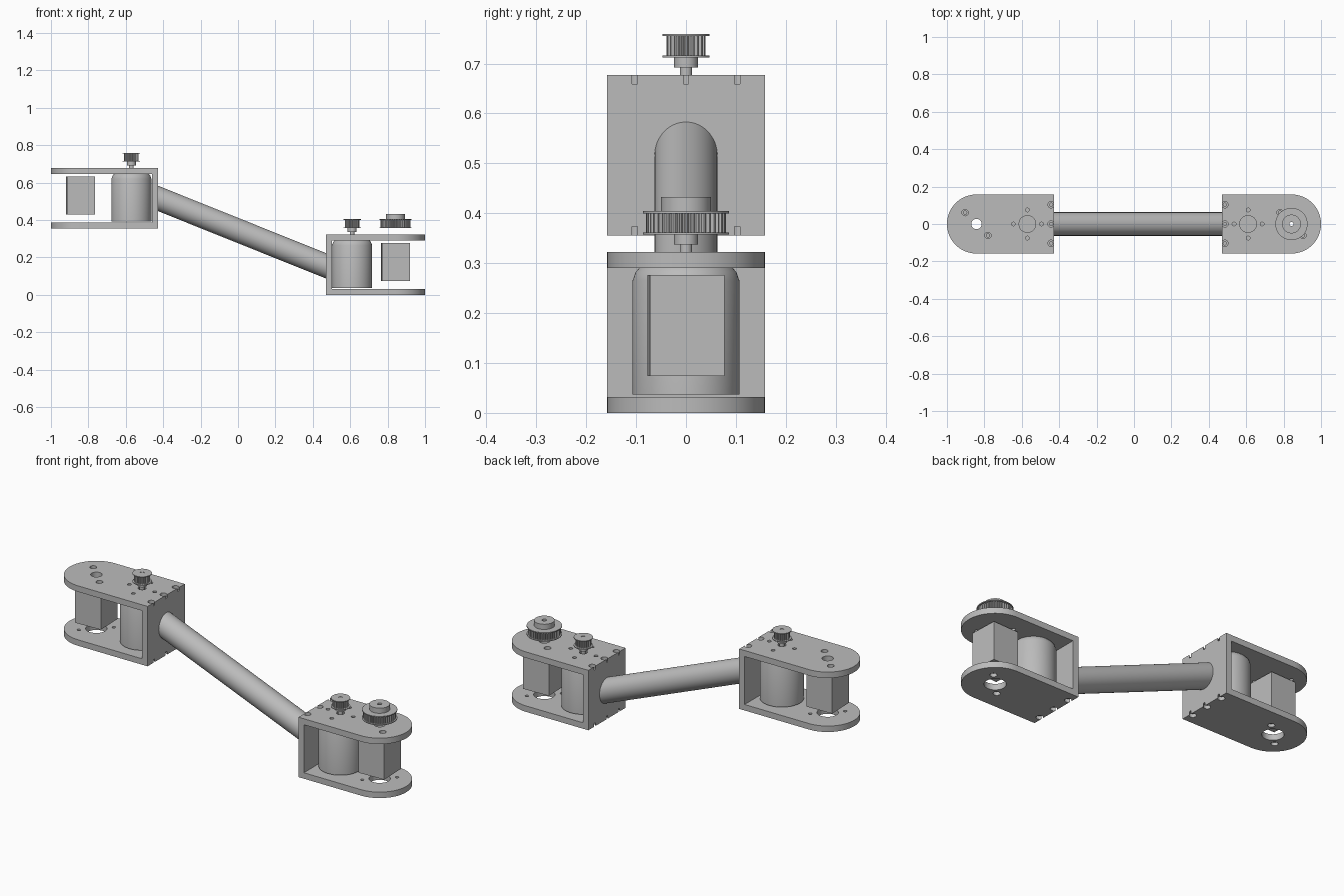
import bpy, bmesh, math
from mathutils import Matrix, Vector

cube = bpy.data.objects.get("Cube")
if cube:
    bpy.data.objects.remove(cube, do_unlink=True)

grey = bpy.data.materials.new("machined_grey")
grey.use_nodes = True
grey.diffuse_color = (0.5, 0.5, 0.5, 1)
grey.node_tree.nodes["Principled BSDF"].inputs["Base Color"].default_value = (0.5, 0.5, 0.5, 1)

HALF = 0.158      # half the bracket width, also its end radius
HEIGHT = 0.322    # bracket height
THICK = 0.032     # plate and wall thickness
TUBE_R = 0.063


def lathe(bm, profile, at=(0, 0, 0), n=48, closed=False):
    """Revolve (radius, z[, groove depth]) points; grooved rings get teeth."""
    rings = []
    for r, z, *groove in profile:
        ring = []
        for i in range(n):
            a = 2 * math.pi * i / n
            rad = r - (groove[0] if groove and i % 4 > 1 else 0)
            ring.append(bm.verts.new(Vector(at) + Vector((rad * math.cos(a), rad * math.sin(a), z))))
        rings.append(ring)
    pairs = list(zip(rings, rings[1:]))
    if closed:
        pairs.append((rings[-1], rings[0]))
    else:
        bm.faces.new(rings[0])
        bm.faces.new(rings[-1])
    for a, b in pairs:
        for i in range(n):
            j = (i + 1) % n
            bm.faces.new((a[i], a[j], b[j], b[i]))


def box(bm, centre, size, turn=0.0):
    m = Matrix.Translation(centre) @ Matrix.Rotation(turn, 4, "Z") @ Matrix.Diagonal((*size, 1))
    bmesh.ops.create_cube(bm, size=1, matrix=m)


def finish(bm, name):
    bmesh.ops.recalc_face_normals(bm, faces=bm.faces)
    mesh = bpy.data.meshes.new(name)
    bm.to_mesh(mesh)
    bm.free()
    mesh.materials.append(grey)
    ob = bpy.data.objects.new(name, mesh)
    bpy.context.collection.objects.link(ob)
    return ob


def cut(ob, *cutters):
    """Subtract cutters, bake the result and remove the cutters."""
    for c in cutters:
        c.hide_render = True
        mod = ob.modifiers.new("cut", "BOOLEAN")
        mod.operation, mod.solver, mod.object = "DIFFERENCE", "EXACT", c
    dg = bpy.context.evaluated_depsgraph_get()
    dg.update()
    baked = bpy.data.meshes.new_from_object(ob.evaluated_get(dg))
    ob.modifiers.clear()
    ob.data = baked
    for c in cutters:
        bpy.data.objects.remove(c, do_unlink=True)


def smooth(ob):
    bpy.ops.object.select_all(action="DESELECT")
    ob.select_set(True)
    bpy.context.view_layer.objects.active = ob
    bpy.ops.object.shade_smooth_by_angle(angle=math.radians(30))


def screw_hole(bm, x, y, z, inward, depth):
    """Counterbored hole entering a plate face at z."""
    prof = [(0.017, -0.01), (0.017, 0.018), (0.009, 0.018), (0.009, depth)]
    lathe(bm, [(r, d * inward) for r, d in prof], (x, y, z), 24)


def build_joint(side, s, wall, motor, base):
    """One bracket with its motor, bearing block and drive pulley; s points to the round end."""
    bore = s * 0.842
    top = base + HEIGHT

    # Bracket: stadium-ended block hollowed to a C channel
    bm = bmesh.new()
    outline = [(wall, -HALF)]
    for i in range(33):
        a = -math.pi / 2 + math.pi * i / 32
        outline.append((bore + s * HALF * math.cos(a), HALF * math.sin(a)))
    outline.append((wall, HALF))
    face = bm.faces.new([bm.verts.new((x, y, base)) for x, y in outline])
    up = bmesh.ops.extrude_face_region(bm, geom=[face])["geom"]
    bmesh.ops.translate(bm, vec=(0, 0, HEIGHT), verts=[v for v in up if isinstance(v, bmesh.types.BMVert)])
    bracket = finish(bm, side + "_bracket")

    bm = bmesh.new()
    box(bm, (wall + s * (THICK + 0.5), 0, base + HEIGHT / 2), (1, 1, HEIGHT - 2 * THICK))
    hollow = finish(bm, "hollow_cutter")

    # Holes: wall screws, block screws, motor screws, shaft and bores
    bm = bmesh.new()
    for z, inward, d in ((top, -1, -1), (base, 1, 1)):
        for y in (-0.103, 0, 0.103):
            screw_hole(bm, wall + s * THICK / 2, y, z, inward, 0.07)
        for k in (-1, 1):
            screw_hole(bm, bore + k * 0.061, k * d * 0.061, z, inward, 0.05)
    for x, y in ((1, 0), (-1, 0), (0, 1), (0, -1)):
        lathe(bm, [(0.01, -0.05), (0.01, 0.02)], (motor + x * 0.075, y * 0.075, top), 16)
    lathe(bm, [(0.02, -0.05), (0.02, 0.02)], (motor, 0, top), 24)
    lathe(bm, [(0.028, -0.05), (0.028, 0.02)], (bore, 0, top))
    lathe(bm, [(0.052, -0.02), (0.052, 0.05)], (bore, 0, base))
    cut(bracket, hollow, finish(bm, "hole_cutter"))

    # Motor can with a chamfered shoulder
    bm = bmesh.new()
    lathe(bm, [(0.107, 0.037), (0.107, 0.265), (0.101, 0.282), (0.094, HEIGHT - THICK)], (motor, 0, base), 64)
    can = finish(bm, side + "_motor")

    # Bearing block with a through bore, turned very slightly
    bm = bmesh.new()
    box(bm, (bore, 0, base + 0.175), (0.15, 0.15, 0.203), math.radians(2))
    block = finish(bm, side + "_bearing_block")
    bm = bmesh.new()
    lathe(bm, [(0.028, 0.04), (0.028, 0.3)], (bore, 0, base))
    cut(block, finish(bm, "bore_cutter"))

    # Motor shaft, hub and toothed drive pulley
    bm = bmesh.new()
    lathe(bm, [(0.0125, -THICK), (0.0125, 0.015), (0.024, 0.015), (0.024, 0.035),
               (0.047, 0.035), (0.047, 0.039), (0.039, 0.039, 0.006), (0.039, 0.078, 0.006),
               (0.047, 0.078), (0.047, 0.082), (0.011, 0.082), (0.011, 0.08)],
          (motor, 0, top), 80)
    pulley = finish(bm, side + "_drive_pulley")

    for ob in (bracket, can, block, pulley):
        smooth(ob)


build_joint("right", -1, -0.427, -0.57, 0.355)
build_joint("left", 1, 0.47, 0.61, 0.0)

# Large driven pulley with a boss and a through hole
bm = bmesh.new()
lathe(bm, [(0.011, 0.035), (0.086, 0.035), (0.086, 0.039), (0.08, 0.039, 0.007),
           (0.08, 0.078, 0.007), (0.086, 0.078), (0.086, 0.083), (0.05, 0.083),
           (0.05, 0.111), (0.011, 0.111)], (0.842, 0, HEIGHT), 160, closed=True)
smooth(finish(bm, "driven_pulley"))

# Sloping tube, mitred flush inside both bracket walls
slope = (0.155 - 0.515) / (0.47 + 0.427)
bm = bmesh.new()
lathe(bm, [(TUBE_R, -0.44), (TUBE_R, 0.483)], n=64)
for v in bm.verts:
    x, y, h = v.co.z, v.co.y, v.co.x
    v.co = (x, y, 0.515 + slope * (x + 0.427) + h * math.sqrt(1 + slope * slope))
smooth(finish(bm, "arm_tube"))
